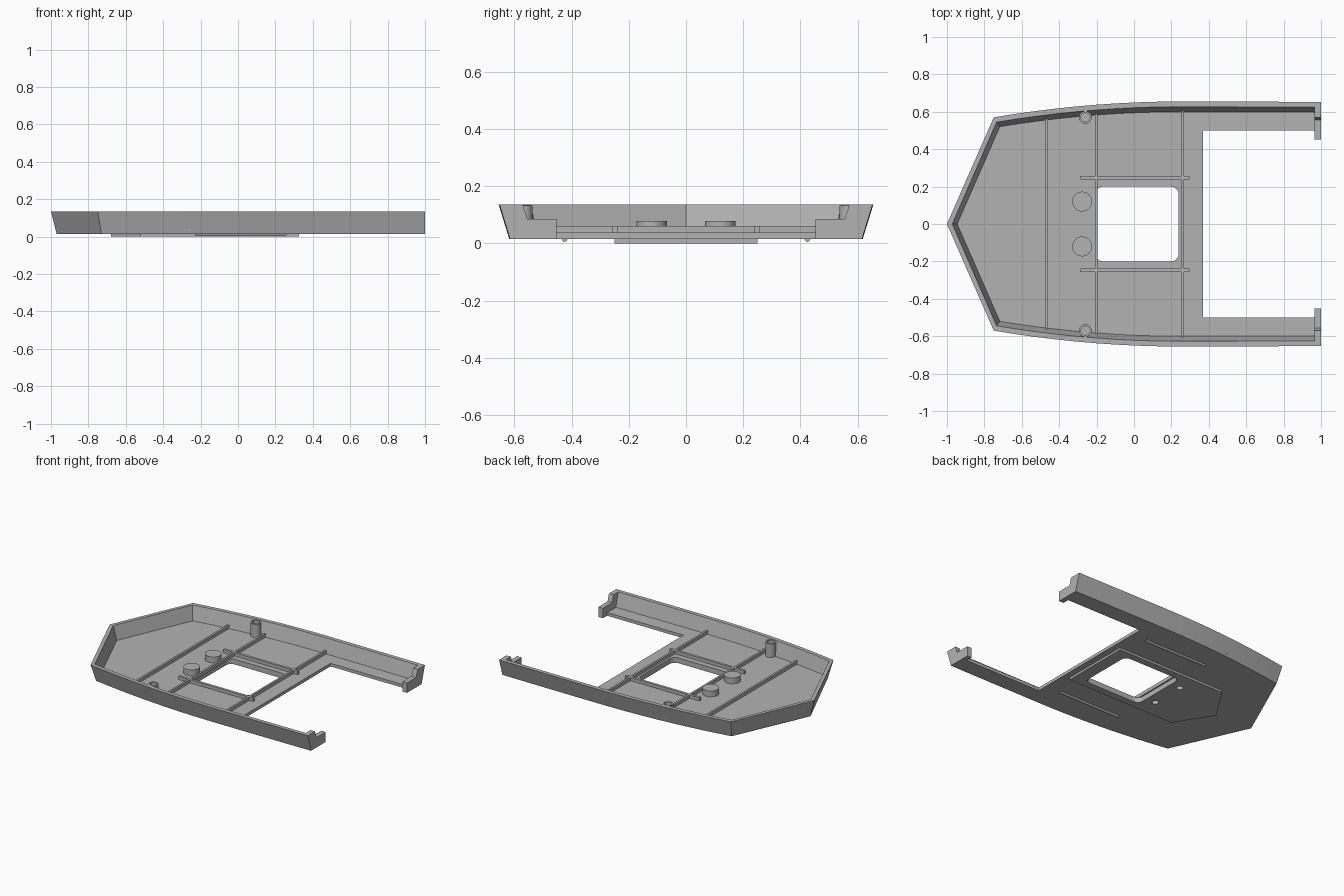
import bpy, bmesh, math
from mathutils import Vector

if "Cube" in bpy.data.objects:
    bpy.data.objects.remove(bpy.data.objects["Cube"])

grey = bpy.data.materials.new("plain grey")
grey.use_nodes = True
grey.diffuse_color = (0.45, 0.45, 0.45, 1)
grey.node_tree.nodes["Principled BSDF"].inputs["Base Color"].default_value = (0.45, 0.45, 0.45, 1)

BASE, FLOOR, RIM = 0.015, 0.037, 0.135
END = 0.965


def loft(name, low, high, z0, z1):
    """Solid between two outlines with equal point counts."""
    bm = bmesh.new()
    a = [bm.verts.new((x, y, z0)) for x, y in low]
    b = [bm.verts.new((x, y, z1)) for x, y in high]
    bm.faces.new(a)
    bm.faces.new(b)
    for i in range(len(a)):
        j = (i + 1) % len(a)
        bm.faces.new((a[i], a[j], b[j], b[i]))
    bmesh.ops.recalc_face_normals(bm, faces=bm.faces[:])
    mesh = bpy.data.meshes.new(name)
    bm.to_mesh(mesh)
    bm.free()
    mesh.materials.append(grey)
    obj = bpy.data.objects.new(name, mesh)
    bpy.context.collection.objects.link(obj)
    return obj


def prism(name, outline, z0, z1):
    return loft(name, outline, outline, z0, z1)


def box(name, x0, x1, y0, y1, z0, z1):
    return prism(name, [(x0, y0), (x1, y0), (x1, y1), (x0, y1)], z0, z1)


def disc(name, x, y, r, z0, z1, n=32):
    ring = [(x + r * math.cos(math.tau * i / n), y + r * math.sin(math.tau * i / n)) for i in range(n)]
    return prism(name, ring, z0, z1)


def cut(obj, *cutters):
    for c in cutters:
        c.hide_render = True
        c.hide_set(True)
        m = obj.modifiers.new("cut", "BOOLEAN")
        m.operation = "DIFFERENCE"
        m.solver = "EXACT"
        m.object = c


def smooth(obj):
    bpy.ops.object.select_all(action="DESELECT")
    obj.select_set(True)
    bpy.context.view_layer.objects.active = obj
    bpy.ops.object.shade_smooth_by_angle(angle=math.radians(30))


def side(x):
    """Half width of the rim along the length."""
    t = x - 0.25
    return 0.655 - (0.085 if t < 0 else 0.005) * t * t


def hull(tip, corner, inset, end):
    """Pointed outline, mirrored about the centre line."""
    half = [(corner + (end - corner) * i / 16) for i in range(17)]
    left = [(x, side(x) - inset) for x in half]
    return [(tip, 0)] + left + [(x, -y) for x, y in reversed(left)]


# Tray shell with flared walls
shell = loft("tray_shell", hull(-0.97, -0.73, 0.037, 1), hull(-1, -0.75, 0, 1), BASE, RIM)
cavity = loft("cavity_cutter", hull(-0.945, -0.717, 0.055, END),
              hull(-0.972, -0.735, 0.028, END), FLOOR, RIM + 0.0005)
slot = box("slot_cutter", 0.37, END, -0.5, 0.5, -0.1, 0.3)
mouth = box("mouth_cutter", END - 0.01, 1.1, -0.453, 0.453, -0.1, 0.3)
notch = loft("notch_cutter", [(0.95, -0.555), (1.1, -0.555), (1.1, 0.555), (0.95, 0.555)],
             [(0.95, -0.571), (1.1, -0.571), (1.1, 0.571), (0.95, 0.571)], 0.085, RIM + 0.001)

# Rounded window through floor and pad
R = 0.04
window_outline = []
for k, (cx, cy) in enumerate([(0.198, 0.16), (-0.165, 0.16), (-0.165, -0.16), (0.198, -0.16)]):
    for i in range(7):
        a = math.pi / 2 * (k + i / 6)
        window_outline.append((cx + R * math.cos(a), cy + R * math.sin(a)))
window = prism("window_cutter", window_outline, -0.1, 0.3)
cut(shell, cavity, slot, mouth, notch, window)

# Raised pad under the floor
pad = prism("bottom_pad", [(0.325, -0.25), (0.325, 0.25), (-0.52, 0.25), (-0.68, 0),
                           (-0.52, -0.25)], 0, BASE + 0.001)
cut(pad, window)

# Cross ribs
for name, x in (("front_rib", -0.468), ("middle_rib", -0.202), ("rear_rib", 0.26)):
    w = side(x) - 0.05
    box(name, x - 0.007, x + 0.007, -w, w, FLOOR - 0.002, 0.06)

for s, label in ((1, "left"), (-1, "right")):
    # Lengthwise ribs
    box(label + "_long_rib", -0.285, 0.297, s * 0.248 - 0.009, s * 0.248 + 0.009, FLOOR - 0.002, 0.06)

    # Round bosses with a small blind hole from below
    boss = disc(label + "_boss", -0.277, s * 0.12, 0.053, FLOOR - 0.002, 0.078)
    hole = disc(label + "_hole_cutter", -0.277, s * 0.12, 0.022, -0.05, 0.065)
    cut(boss, hole)
    cut(shell, hole)
    cut(pad, hole)
    smooth(boss)

    # Screw tubes beside the walls
    tube = disc(label + "_screw_tube", -0.26, s * 0.57, 0.034, FLOOR - 0.002, RIM - 0.003)
    bore = disc(label + "_bore_cutter", -0.26, s * 0.57, 0.024, 0.05, 0.3)
    cut(tube, bore)
    cut(shell, bore)
    smooth(tube)

    # Runner rods under the floor
    rod = loft(label + "_runner", *[[(0.01 * math.cos(math.tau * i / 12),
                                      0.01 * math.sin(math.tau * i / 12)) for i in range(12)]] * 2, -0.23, 0.26)
    rod.rotation_euler = (0, math.pi / 2, 0)
    rod.location = Vector((0, s * 0.425, BASE))
    smooth(rod)
